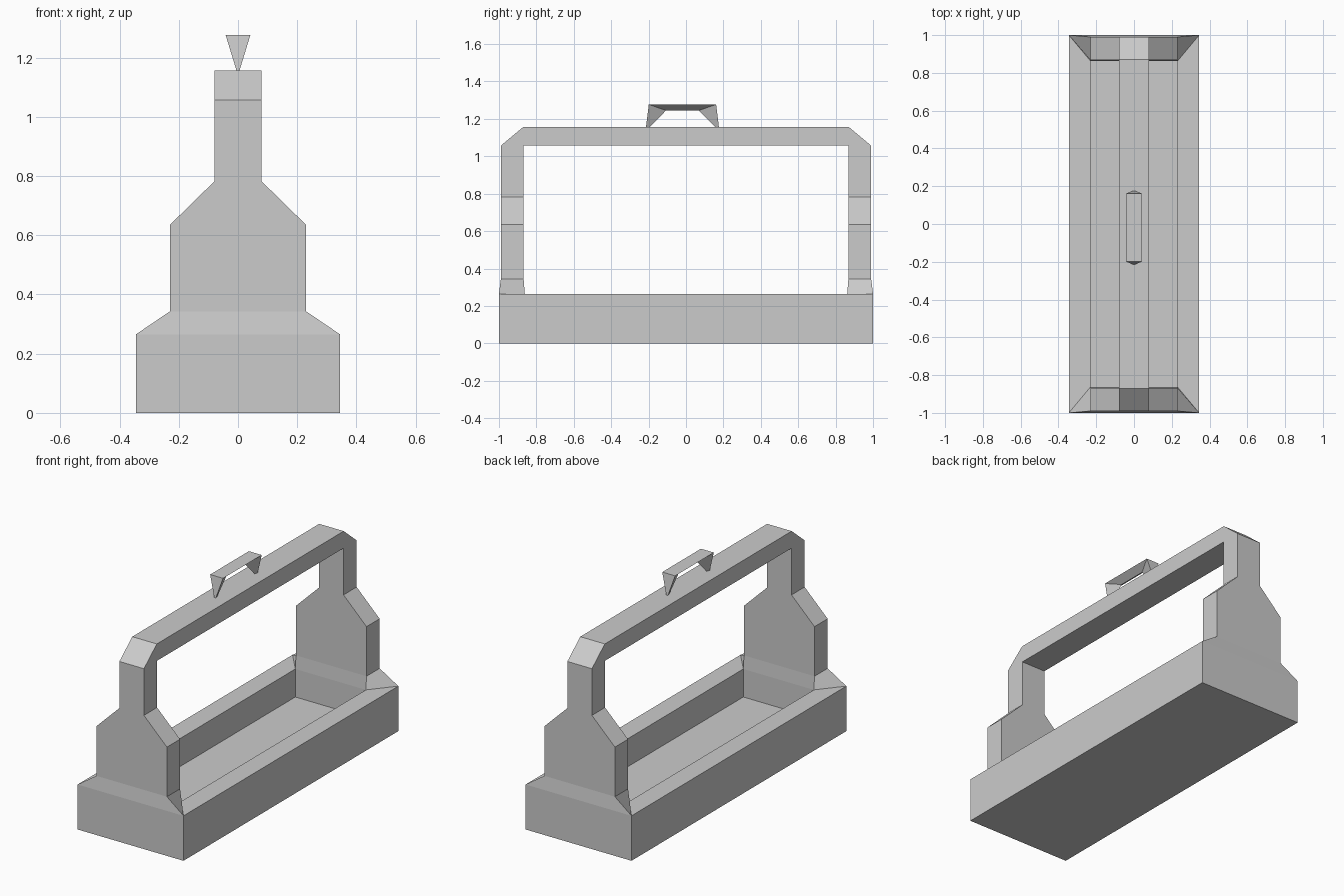
import bpy, bmesh

if "Cube" in bpy.data.objects:
    bpy.data.objects.remove(bpy.data.objects["Cube"])


def loft(bm, rings, cap=False, skip=()):
    """Bridge successive vertex rings with quads; skip = (band, side) pairs left open."""
    vs = [[bm.verts.new(p) for p in ring] for ring in rings]
    n = len(rings[0])
    for b in range(len(vs) - 1):
        for i in range(n):
            if (b, i) in skip:
                continue
            j = (i + 1) % n
            bm.faces.new((vs[b][i], vs[b][j], vs[b + 1][j], vs[b + 1][i]))
    if cap:
        bm.faces.new(vs[0])
        bm.faces.new(vs[-1])
    return vs


def finish(bm, name):
    bmesh.ops.remove_doubles(bm, verts=bm.verts[:], dist=0.0005)
    bmesh.ops.recalc_face_normals(bm, faces=bm.faces[:])
    me = bpy.data.meshes.new(name)
    bm.to_mesh(me)
    bm.free()
    ob = bpy.data.objects.new(name, me)
    bpy.context.collection.objects.link(ob)
    return ob


def rect(x, y, z):
    return [(-x, -y, z), (x, -y, z), (x, y, z), (-x, y, z)]


RIM = 0.265
bm = bmesh.new()

# Tray: outside, mitred rim and hollow inside; rim ends stay open for the handle frame
vs = loft(bm, [rect(0.345, 1.0, 0), rect(0.345, 1.0, RIM),
               rect(0.23, 0.862, RIM), rect(0.23, 0.862, 0.10)],
          cap=True, skip={(1, 0), (1, 2)})

# Handle frame: stations (outer half width, y, z, inner half width, y, z) up one end
stations = [
    (0.345, 1.0, RIM, 0.23, 0.862, RIM),
    (0.23, 0.99, 0.343, 0.23, 0.868, 0.343),
    (0.23, 0.99, 0.635, 0.23, 0.868, 0.635),
    (0.08, 0.99, 0.782, 0.08, 0.868, 0.782),
    (0.08, 0.99, 1.057, 0.08, 0.868, 1.057),
    (0.08, 0.87, 1.157, 0.08, 0.868, 1.057),
]


def frame_ring(s, side):
    xo, yo, zo, xi, yi, zi = s
    return [(-xo, side * yo, zo), (xo, side * yo, zo),
            (xi, side * yi, zi), (-xi, side * yi, zi)]


loft(bm, [frame_ring(s, -1) for s in stations] +
         [frame_ring(s, 1) for s in reversed(stations)])
finish(bm, "tray_with_handle")

# Small top grip: triangular section swept up, along and down
bm = bmesh.new()
half = [(0.005, 0.195, 1.156, 0.175, 1.156),   # foot
        (0.042, 0.180, 1.277, 0.088, 1.245)]   # mitred corner
grip = [(s, -1) for s in half] + [(s, 1) for s in reversed(half)]
loft(bm, [[(-x, d * yo - 0.019, zo), (x, d * yo - 0.019, zo), (0, d * yi - 0.019, zi)]
          for (x, yo, zo, yi, zi), d in grip], cap=True)
finish(bm, "top_grip")
